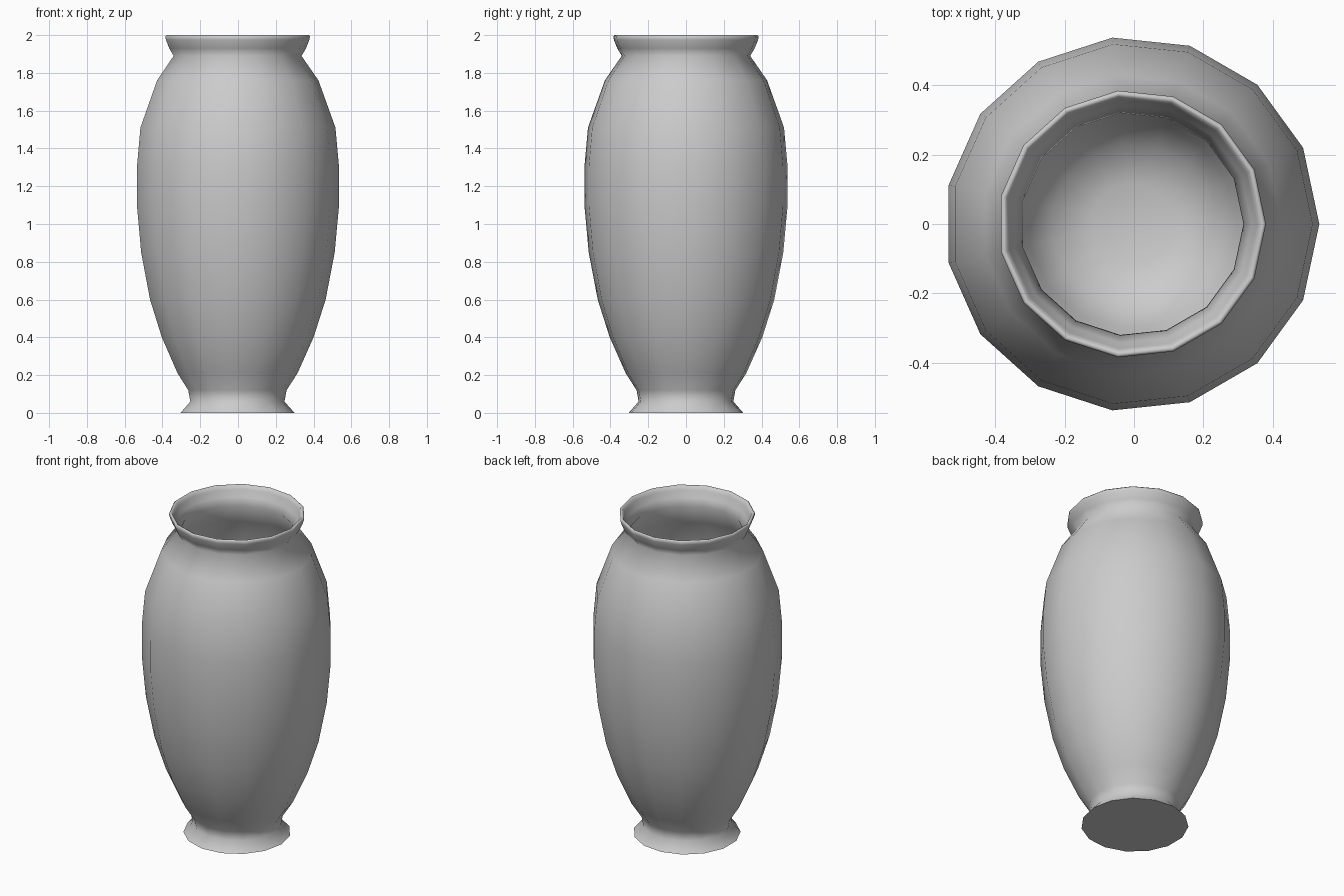
import bpy, bmesh, math

if "Cube" in bpy.data.objects:
    bpy.data.objects.remove(bpy.data.objects["Cube"])

SIDES = 15
SHIFT = -0.006  # an odd number of sides needs a small nudge to be centred

# Profile (radius, height): outer wall upwards, over the lip, down the inner wall
outer = [(0.305, 0), (0.252, 0.06), (0.263, 0.12), (0.321, 0.21), (0.406, 0.40),
         (0.470, 0.60), (0.518, 0.85), (0.541, 1.10), (0.541, 1.30), (0.522, 1.51),
         (0.432, 1.76), (0.342, 1.89), (0.366, 1.93), (0.384, 1.975)]
lip = [(0.387, 1.993), (0.380, 2.0), (0.370, 1.995)]
inner = [(0.362, 1.975), (0.345, 1.935), (0.322, 1.89), (0.412, 1.75), (0.502, 1.50),
         (0.521, 1.30), (0.521, 1.10), (0.498, 0.85), (0.450, 0.61), (0.386, 0.41),
         (0.301, 0.22), (0.235, 0.12), (0.12, 0.08)]

# Vase body: rings joined by quads, closed at the foot and the inner floor
bm = bmesh.new()
rings = []
for r, z in outer + lip + inner:
    rings.append([bm.verts.new((r * math.cos(math.tau * i / SIDES) + SHIFT,
                                r * math.sin(math.tau * i / SIDES), z))
                  for i in range(SIDES)])
for a, b in zip(rings, rings[1:]):
    for i in range(SIDES):
        j = (i + 1) % SIDES
        bm.faces.new((a[i], a[j], b[j], b[i]))
bm.faces.new(rings[0][::-1])
bm.faces.new(rings[-1])
bmesh.ops.recalc_face_normals(bm, faces=bm.faces)

mesh = bpy.data.meshes.new("vase")
bm.to_mesh(mesh)
bm.free()
vase = bpy.data.objects.new("vase", mesh)
bpy.context.collection.objects.link(vase)

# Smooth shading with a crisp foot edge
bpy.context.view_layer.objects.active = vase
vase.select_set(True)
bpy.ops.object.shade_smooth_by_angle(angle=math.radians(85))
